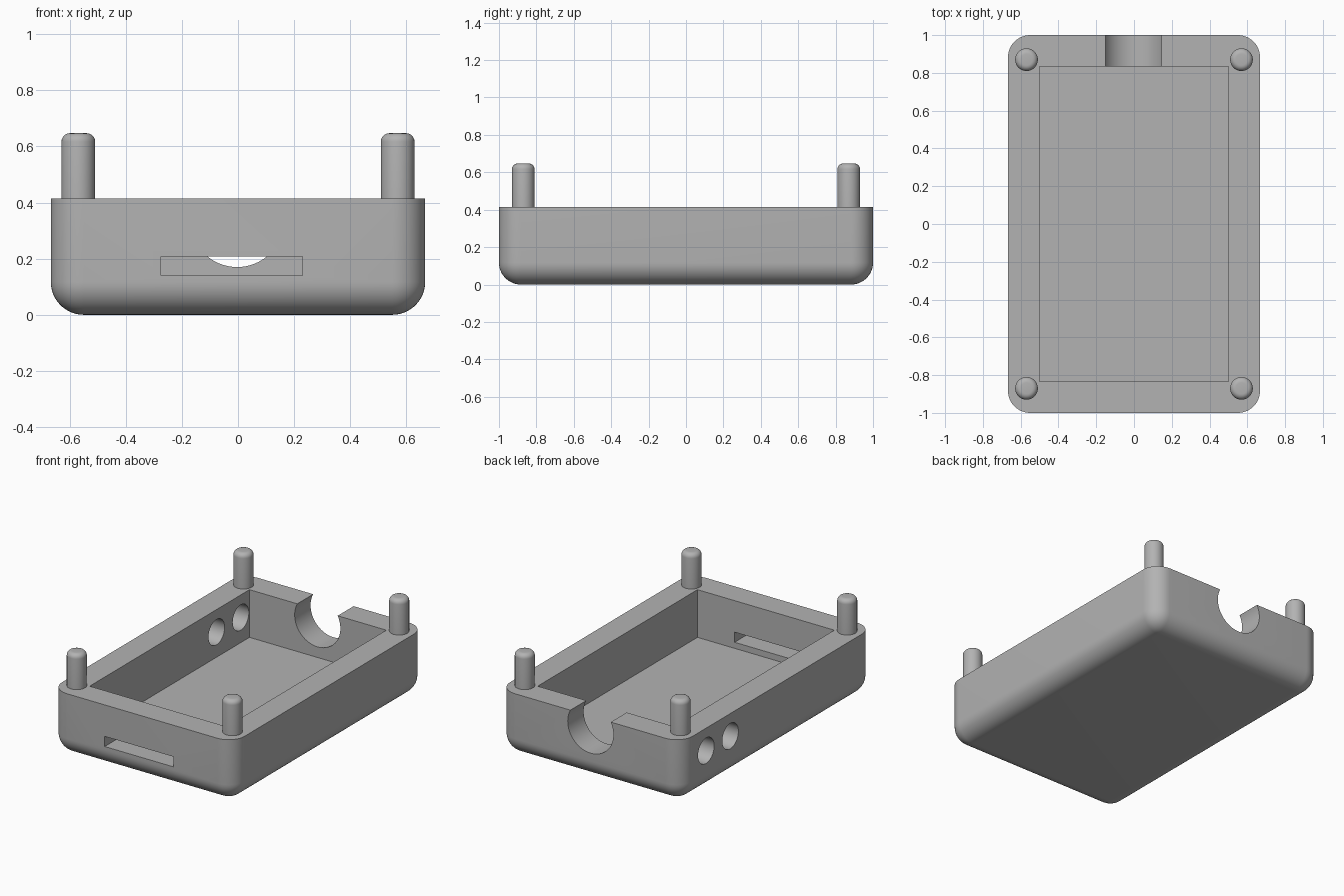
import bpy, bmesh, math
from mathutils import Matrix

if "Cube" in bpy.data.objects:
    bpy.data.objects.remove(bpy.data.objects["Cube"], do_unlink=True)

GREY = (0.45, 0.45, 0.45, 1)
HALF_X, HALF_Y, RIM = 0.667, 1.0, 0.415

mat = bpy.data.materials.new("plain_grey")
mat.use_nodes = True
mat.diffuse_color = GREY
mat.node_tree.nodes["Principled BSDF"].inputs["Base Color"].default_value = GREY


def make_object(name, bm):
    mesh = bpy.data.meshes.new(name)
    bm.to_mesh(mesh)
    bm.free()
    mesh.materials.append(mat)
    obj = bpy.data.objects.new(name, mesh)
    bpy.context.collection.objects.link(obj)
    return obj


def box(low, high):
    bm = bmesh.new()
    size = [b - a for a, b in zip(low, high)]
    centre = [(a + b) / 2 for a, b in zip(low, high)]
    bmesh.ops.create_cube(bm, size=1, matrix=Matrix.Translation(centre) @ Matrix.Diagonal((*size, 1)))
    return bm


def cylinder(centre, radius, length, axis="Z", sides=64):
    turn = {"X": Matrix.Rotation(math.pi / 2, 4, "Y"),
            "Y": Matrix.Rotation(math.pi / 2, 4, "X"),
            "Z": Matrix.Identity(4)}[axis]
    bm = bmesh.new()
    bmesh.ops.create_cone(bm, cap_ends=True, segments=sides, radius1=radius, radius2=radius,
                          depth=length, matrix=Matrix.Translation(centre) @ turn)
    return bm


def round_edges(bm, radius, segments, rule):
    edges = [e for e in bm.edges if rule(e)]
    bmesh.ops.bevel(bm, geom=edges, offset=radius, segments=segments, profile=0.5, affect="EDGES")


def cut(target, name, bm):
    cutter = make_object(name, bm)
    cutter.hide_render = True
    mod = target.modifiers.new(name, "BOOLEAN")
    mod.operation, mod.solver, mod.object = "DIFFERENCE", "EXACT", cutter
    bpy.context.view_layer.objects.active = target
    bpy.ops.object.modifier_apply(modifier=name)
    bpy.data.objects.remove(cutter, do_unlink=True)


def smooth(obj):
    bpy.ops.object.select_all(action="DESELECT")
    obj.select_set(True)
    bpy.context.view_layer.objects.active = obj
    bpy.ops.object.shade_smooth_by_angle(angle=math.radians(30))


# Tray: every edge rounded except the flat rim
bm = box((-HALF_X, -HALF_Y, 0), (HALF_X, HALF_Y, RIM))
round_edges(bm, 0.117, 12, lambda e: min(v.co.z for v in e.verts) < 0.01)
tray = make_object("tray", bm)

# Cavity, front slot, round notch in the back wall, two holes in one side wall
cut(tray, "cavity", box((-0.5, -0.834, 0.1), (0.5, 0.834, 0.6)))
cut(tray, "front_slot", box((-0.274, -1.1, 0.14), (0.229, -0.7, 0.207)))
cut(tray, "back_notch", cylinder((-0.003, 0.95, 0.337), 0.167, 0.5, "Y"))
for y in (0.49, 0.743):
    cut(tray, "side_hole", cylinder((-0.6, y, 0.266), 0.084, 0.4, "X"))
smooth(tray)

# Four corner pegs with rounded tops
for end, y in (("front", -0.87), ("back", 0.87)):
    for side, x in (("left", 0.569), ("right", -0.569)):
        bm = cylinder((x, y, 0.5235), 0.06, 0.247, sides=48)
        round_edges(bm, 0.03, 6, lambda e: min(v.co.z for v in e.verts) > 0.6)
        smooth(make_object(f"{end}_{side}_peg", bm))
